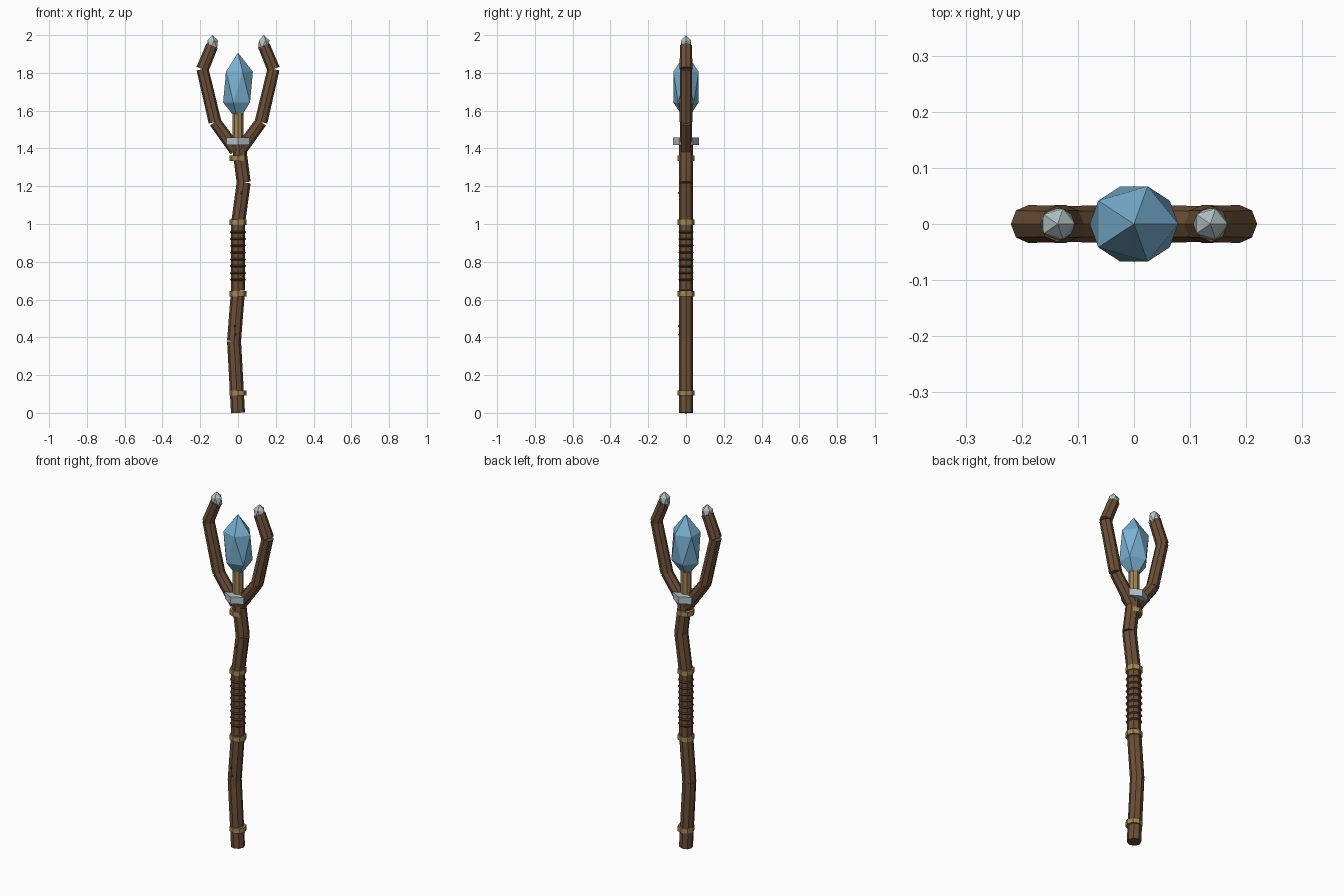
import bpy, math
from mathutils import Vector

if "Cube" in bpy.data.objects:
    bpy.data.objects.remove(bpy.data.objects["Cube"])


def material(name, rgb):
    m = bpy.data.materials.new(name)
    m.diffuse_color = (*rgb, 1)
    m.use_nodes = True
    m.node_tree.nodes["Principled BSDF"].inputs["Base Color"].default_value = m.diffuse_color
    return m


WOOD = material("brown wood", (0.15, 0.078, 0.038))
DARK = material("dark cord", (0.085, 0.045, 0.022))
TAN = material("tan binding", (0.36, 0.24, 0.085))
SILVER = material("pale silver", (0.45, 0.54, 0.56))
BLUE = material("blue crystal", (0.19, 0.44, 0.64))


def finish(name, mat):
    ob = bpy.context.object
    ob.name = name
    ob.data.materials.append(mat)
    return ob


def rod(name, a, b, r1, r2, mat, sides=8):
    """Tapered cylinder from a to b, both in the xz plane."""
    a, b = Vector((a[0], 0, a[1])), Vector((b[0], 0, b[1]))
    d = b - a
    bpy.ops.mesh.primitive_cone_add(
        vertices=sides, radius1=r1, radius2=r2, depth=d.length,
        location=(a + b) / 2, rotation=(0, math.atan2(d.x, d.z), 0))
    return finish(name, mat)


def gem(name, loc, scale, mat, tilt=0):
    bpy.ops.mesh.primitive_ico_sphere_add(
        subdivisions=1, radius=1, location=loc, rotation=(0, tilt, 0))
    bpy.context.object.scale = scale
    return finish(name, mat)


# Crooked shaft of straight lengths
path = [(0, 0.0), (-0.021, 0.38), (0, 0.65), (0, 1.0), (0.03, 1.22), (0.004, 1.42)]
for i, (a, b) in enumerate(zip(path, path[1:])):
    rod(f"shaft_{i}", a, b, 0.037, 0.037, WOOD)

# Tan bindings
for i, z in enumerate((0.105, 0.63, 1.01, 1.348)):
    rod(f"binding_{i}", (0, z - 0.014), (0, z + 0.014), 0.044, 0.044, TAN)

# Grip cords
for i in range(8):
    bpy.ops.mesh.primitive_torus_add(
        major_segments=10, minor_segments=4, major_radius=0.037,
        minor_radius=0.006, location=(0, 0, 0.705 + i * 0.036))
    finish(f"grip_cord_{i}", DARK)

# Small knots on the front of the shaft
for i, (x, z) in enumerate(((-0.016, 0.46), (-0.014, 0.415), (0.018, 1.165))):
    gem(f"knot_{i}", (x, -0.036, z), (0.007, 0.007, 0.007), DARK)

# Collar, post and main crystal
rod("collar", (0, 1.417), (0, 1.457), 0.068, 0.068, SILVER, 6)
rod("crystal_post", (0, 1.42), (0, 1.6), 0.028, 0.028, TAN)
gem("main_crystal", (0, 0, 1.725), (0.088, 0.079, 0.182), BLUE)

# Two bent prongs with silver tips
for s, side in ((1, "right"), (-1, "left")):
    pts = [(0.012 * s, 1.39), (0.122 * s, 1.54), (0.188 * s, 1.82), (0.137 * s, 1.945)]
    for i, (a, b) in enumerate(zip(pts, pts[1:])):
        rod(f"prong_{side}_{i}", a, b, 0.034, 0.032, WOOD)
    gem(f"prong_tip_{side}", (0.136 * s, 0, 1.95), (0.034, 0.032, 0.05), SILVER)
